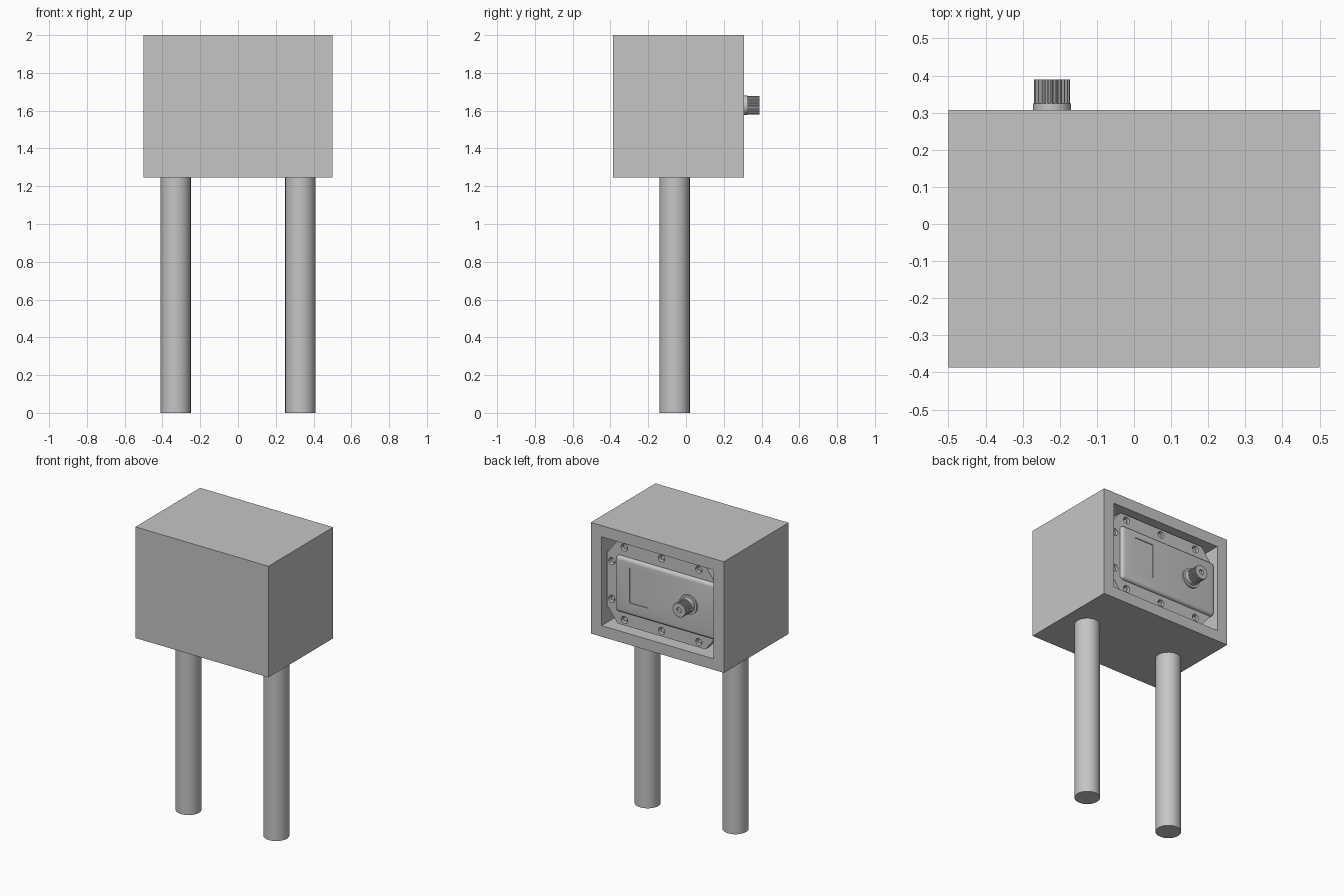
import bpy
import bmesh
from math import cos, sin, pi, radians
from mathutils import Matrix

start = bpy.data.objects.get("Cube")
if start:
    bpy.data.objects.remove(start)

grey = bpy.data.materials.new("plain_grey")
grey.use_nodes = True
grey.diffuse_color = (0.56, 0.56, 0.56, 1)
grey.node_tree.nodes["Principled BSDF"].inputs["Base Color"].default_value = grey.diffuse_color

BACK = 0.307      # rear plane of the case
MID = 1.625       # height of the panel centre


def finish(name, bm, smooth=False):
    bmesh.ops.recalc_face_normals(bm, faces=bm.faces)
    mesh = bpy.data.meshes.new(name)
    bm.to_mesh(mesh)
    bm.free()
    mesh.materials.append(grey)
    ob = bpy.data.objects.new(name, mesh)
    bpy.context.collection.objects.link(ob)
    if smooth:
        activate(ob)
        bpy.ops.object.shade_smooth_by_angle(angle=radians(35))
    return ob


def activate(ob):
    bpy.ops.object.select_all(action="DESELECT")
    ob.select_set(True)
    bpy.context.view_layer.objects.active = ob


def box(name, lo, hi, bevel=0):
    bm = bmesh.new()
    size = [b - a for a, b in zip(lo, hi)]
    mid = [(a + b) / 2 for a, b in zip(lo, hi)]
    bmesh.ops.create_cube(bm, size=1, matrix=Matrix.Translation(mid) @ Matrix.Diagonal((*size, 1)))
    if bevel:
        bmesh.ops.bevel(bm, geom=bm.edges[:], offset=bevel, segments=5,
                        profile=0.5, affect="EDGES")
    return finish(name, bm, bool(bevel))


def prism(name, outline, y0, y1, smooth=False):
    """Extrude an (x, z) outline along y."""
    bm = bmesh.new()
    face = bm.faces.new([bm.verts.new((x, y0, z)) for x, z in outline])
    out = bmesh.ops.extrude_face_region(bm, geom=[face])
    verts = [v for v in out["geom"] if isinstance(v, bmesh.types.BMVert)]
    bmesh.ops.translate(bm, verts=verts, vec=(0, y1 - y0, 0))
    return finish(name, bm, smooth)


def ring(x, z, r, n=32, ridge=0):
    """Circle outline; ridge pulls in every second pair of points."""
    return [(x + (r - ridge * (i // 2 % 2)) * cos(2 * pi * i / n),
             z + (r - ridge * (i // 2 % 2)) * sin(2 * pi * i / n)) for i in range(n)]


def cut(target, cutter):
    mod = target.modifiers.new("cut", "BOOLEAN")
    mod.operation = "DIFFERENCE"
    mod.solver = "EXACT"
    mod.object = cutter
    activate(target)
    bpy.ops.object.modifier_apply(modifier=mod.name)
    bpy.data.objects.remove(cutter)


# Case with a recess in its rear
case = box("case", (-0.5, -0.387, 1.245), (0.5, BACK, 2))
cut(case, box("recess_cutter", (-0.42, 0.1, 1.32), (0.42, BACK + 0.1, 1.923)))

# Two round legs
for side, x in (("left", 0.33), ("right", -0.33)):
    bm = bmesh.new()
    bmesh.ops.create_cone(bm, cap_ends=True, segments=48, radius1=0.08, radius2=0.08,
                          depth=1.25, matrix=Matrix.Translation((x, -0.06, 0.625)))
    finish(side + "_leg", bm, True)

# Mounting plate with clipped corners
w, h, cx, cz = 0.41, 0.283, 0.33, 0.18
quarter = [(w, cz), (cx, h)]
outline = quarter + [(-x, z) for x, z in reversed(quarter)]
outline += [(-x, -z) for x, z in outline]
plate = prism("mounting_plate", [(x, MID + z) for x, z in outline], 0.21, 0.262)

# Screw holes and the sunken screws
spots = [(x, s * 0.246) for x in (-0.28, 0, 0.28) for s in (-1, 1)]
spots += [(0.374, s * 0.128) for s in (-1, 1)]
for i, (x, z) in enumerate(spots):
    cut(plate, prism("hole_cutter", ring(x, MID + z, 0.024, 20), 0.235, 0.3))
    prism(f"screw_{i + 1}", ring(x, MID + z, 0.014, 16), 0.23, 0.25, True)

# Raised lock body with a shallow square pocket
body = box("lock_body", (-0.418, 0.1, MID - 0.193), (0.335, 0.285, MID + 0.187), 0.022)
cut(body, box("pocket_cutter", (0.085, 0.279, 1.518), (0.226, 0.35, 1.757)))

# Ribbed dial with collar and base disc
dx, dz = -0.221, 1.628
prism("dial_base", ring(dx, dz, 0.066), 0.27, 0.295, True)
prism("dial_collar", ring(dx, dz, 0.051), 0.28, 0.325, True)
dial = prism("dial", ring(dx, dz, 0.049, 96, 0.004), 0.32, 0.39)
cut(dial, prism("dial_cutter", ring(dx, dz, 0.018, 20), 0.375, 0.45))
